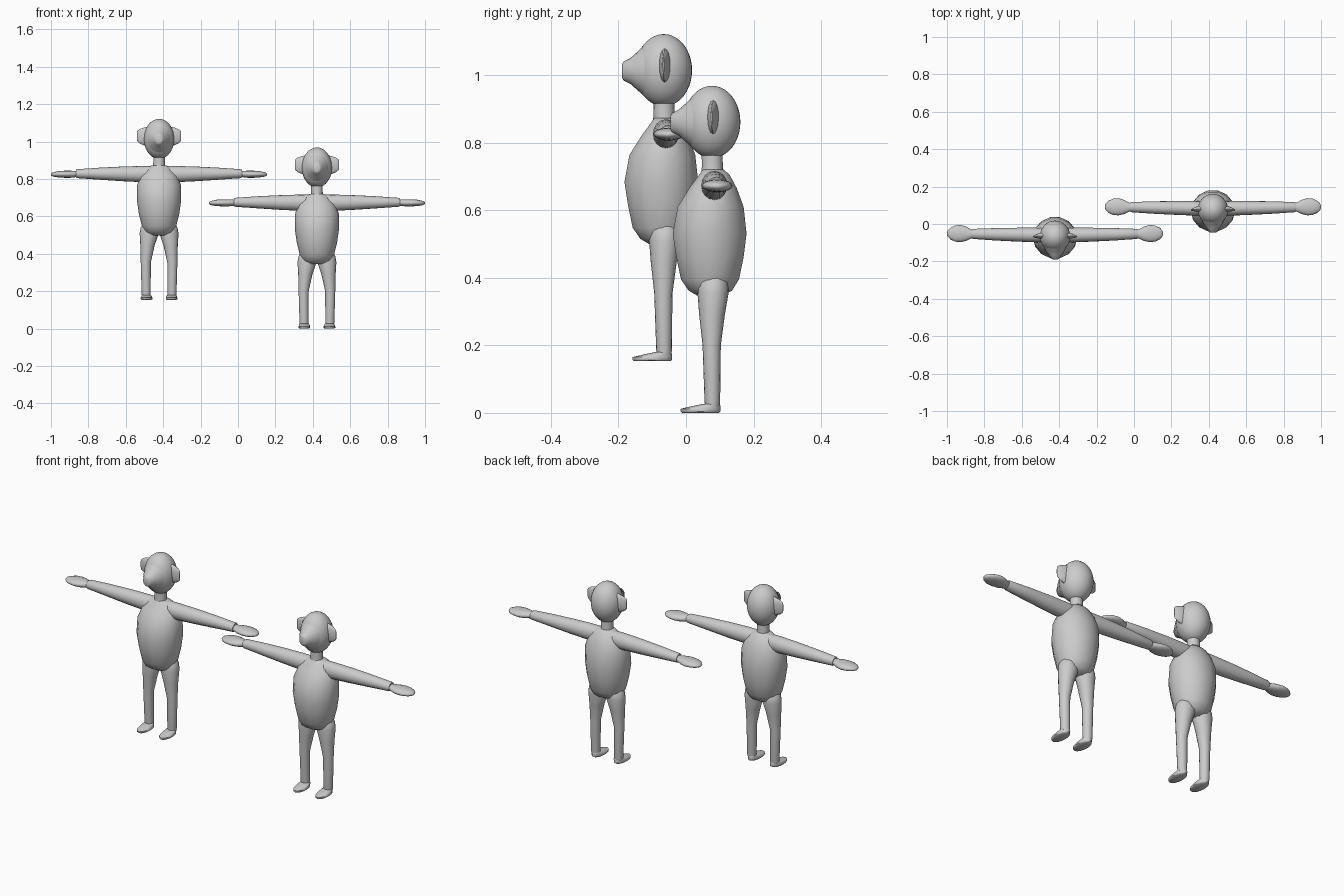
import bpy, bmesh, math

grey = bpy.data.materials.new("plain_grey")
grey.diffuse_color = (0.6, 0.6, 0.6, 1)


def finish(name, bm, origin, angle=50):
    bmesh.ops.recalc_face_normals(bm, faces=bm.faces)
    me = bpy.data.meshes.new(name)
    bm.to_mesh(me)
    bm.free()
    me.materials.append(grey)
    ob = bpy.data.objects.new(name, me)
    bpy.context.collection.objects.link(ob)
    ob.location = origin
    bpy.ops.object.select_all(action='DESELECT')
    ob.select_set(True)
    bpy.context.view_layer.objects.active = ob
    bpy.ops.object.shade_smooth_by_angle(angle=math.radians(angle))
    return ob


def loft(name, origin, axis, rings, sides=16, mirror=1, angle=50):
    """Skin oval rings (position, centre a, centre b, radius a, radius b) along an axis."""
    bm = bmesh.new()
    loops = []
    for t, ca, cb, ra, rb in rings:
        loop = []
        for i in range(sides):
            a = 2 * math.pi * i / sides
            co = [ca + ra * math.cos(a), cb + rb * math.sin(a)]
            co.insert(axis, t)
            co[0] *= mirror
            loop.append(bm.verts.new(co))
        loops.append(loop)
    for p, q in zip(loops, loops[1:]):
        for i in range(sides):
            j = (i + 1) % sides
            bm.faces.new((p[i], p[j], q[j], q[i]))
    bm.faces.new(loops[0])
    bm.faces.new(loops[-1])
    return finish(name, bm, origin, angle)


# Profiles of the body parts
TORSO = [(.345, 0, .072, .050, .036), (.362, 0, .072, .078, .066),
         (.395, 0, .071, .092, .088), (.46, 0, .071, .108, .102),
         (.53, 0, .070, .118, .112), (.61, 0, .073, .118, .100),
         (.665, 0, .080, .100, .072), (.705, 0, .084, .066, .046),
         (.72, 0, .080, .038, .032)]
NECK = [(.70, 0, .078, .034, .034), (.73, 0, .078, .031, .031), (.78, 0, .077, .031, .031)]
NOSE = [(-.046, 0, .859, .014, .020), (-.042, 0, .859, .022, .028),
        (-.022, 0, .859, .034, .038), (-.004, 0, .859, .048, .054),
        (.020, 0, .860, .060, .076)]
EAR = [(.060, .080, .874, .019, .052), (.080, .080, .874, .016, .048),
       (.100, .078, .875, .010, .040), (.114, .076, .876, .005, .030),
       (.118, .076, .876, .002, .024)]
ARM = [(.03, .084, .674, .036, .042), (.10, .084, .673, .039, .043),
       (.20, .086, .674, .037, .039), (.32, .088, .675, .033, .032),
       (.435, .090, .675, .027, .024), (.443, .090, .675, .024, .021)]
HAND = [(.430, .090, .673, .019, .016), (.450, .090, .673, .025, .017),
        (.475, .091, .672, .038, .019), (.505, .092, .672, .046, .019),
        (.535, .092, .672, .043, .017), (.560, .092, .671, .031, .013),
        (.574, .092, .671, .016, .008), (.578, .092, .671, .005, .003)]
LEG = [(.018, .069, .078, .022, .021), (.03, .069, .078, .024, .023),
       (.20, .071, .076, .027, .027), (.29, .062, .077, .038, .038),
       (.355, .053, .080, .051, .046), (.385, .050, .080, .049, .045),
       (.41, .048, .080, .035, .034)]
SOLE = [(0, .067, .043, .026, .054), (.004, .067, .043, .031, .059),
        (.012, .067, .043, .031, .059), (.020, .067, .060, .028, .042),
        (.027, .067, .076, .023, .023)]


def figure(tag, origin):
    # Trunk and head
    loft(tag + "_torso", origin, 2, TORSO, 14)
    loft(tag + "_neck", origin, 2, NECK)
    bm = bmesh.new()
    bmesh.ops.create_uvsphere(bm, u_segments=32, v_segments=20, radius=1)
    for v in bm.verts:
        v.co = (v.co.x * .081, v.co.y * .084 + .077, v.co.z * .107 + .861)
    finish(tag + "_head", bm, origin)
    loft(tag + "_nose", origin, 1, NOSE, 20, angle=70)
    # Paired parts
    for side, s in (("left", 1), ("right", -1)):
        for part, axis, rings in (("ear", 0, EAR), ("arm", 0, ARM), ("hand", 0, HAND),
                                  ("leg", 2, LEG), ("foot", 2, SOLE)):
            loft(f"{tag}_{side}_{part}", origin, axis, rings, 16, s)


figure("lower_figure", (.422, 0, 0))
figure("upper_figure", (-.422, -.143, .153))
